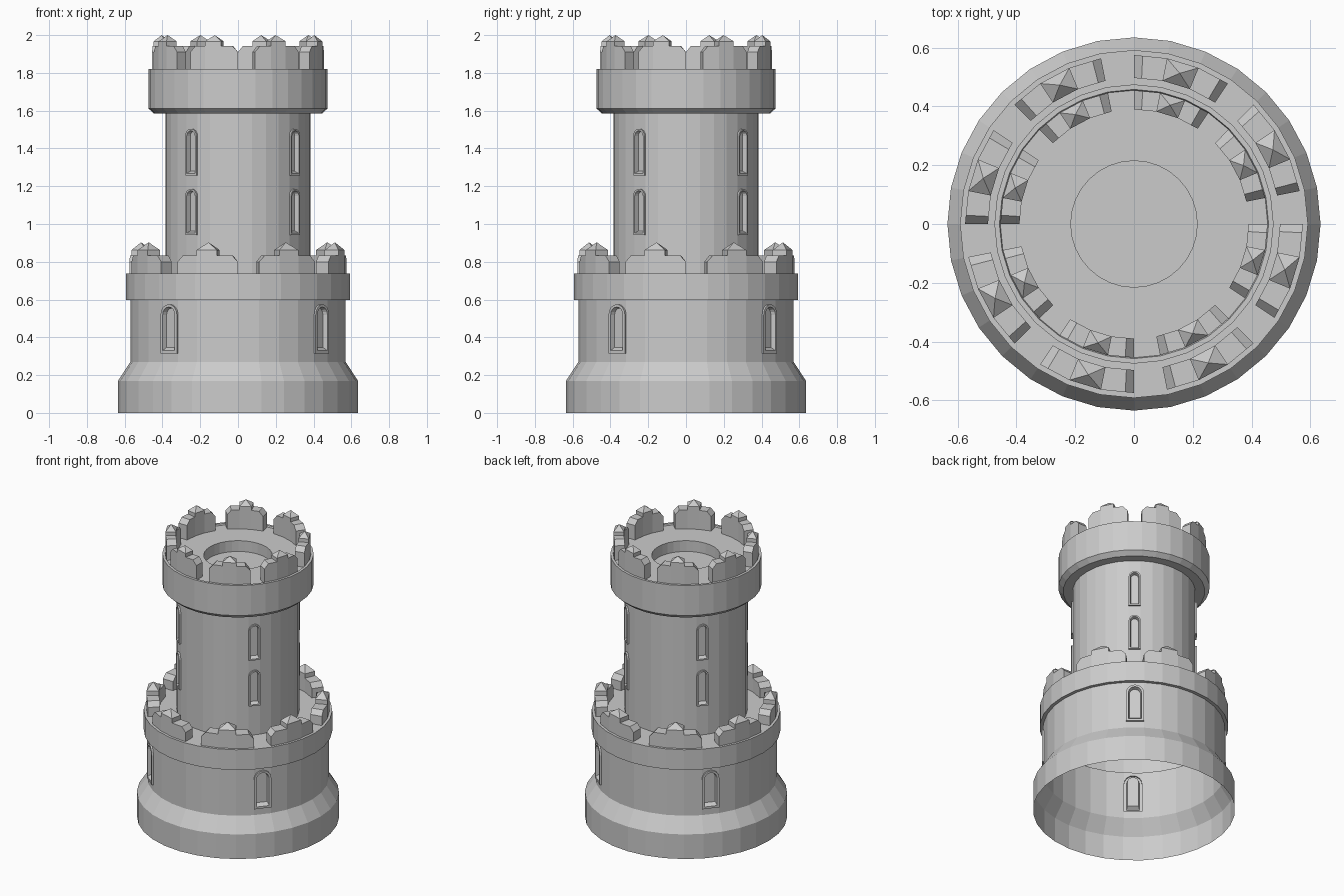
import bpy, bmesh
from math import pi, sin, cos
from mathutils import Vector

if "Cube" in bpy.data.objects:
    bpy.data.objects.remove(bpy.data.objects["Cube"])

N = 32                      # sides of the round tower
STEP = 2 * pi / N


def ring_point(r, i, z):
    return Vector((r * cos(i * STEP), r * sin(i * STEP), z))


def finish(name, bm):
    bmesh.ops.remove_doubles(bm, verts=bm.verts, dist=1e-5)
    me = bpy.data.meshes.new(name)
    bm.to_mesh(me)
    bm.free()
    ob = bpy.data.objects.new(name, me)
    bpy.context.collection.objects.link(ob)
    return ob


def add_face(bm, pts):
    bm.faces.new([bm.verts.new(p) for p in pts])


# arch outline, counter-clockwise from the bottom left, seen from outside
def arch(hw, z0, z1, segs=8):
    pts = [(-hw, z0), (hw, z0)]
    for k in range(segs + 1):
        a = pi * k / segs
        pts.append((hw * cos(a), z1 - hw + hw * sin(a)))
    return pts


# arched window filling one wall facet: raised frame, reveal, recessed pane
def window(bm, r, i, z0, z1):
    a, b = ring_point(r, i, 0), ring_point(r, i + 1, 0)
    mid, u = (a + b) / 2, (b - a).normalized()
    n, hw = mid.normalized(), (b - a).length / 2

    def place(p, depth):
        return mid + u * p[0] + n * depth + Vector((0, 0, p[1]))

    m = hw * 0.26
    outer, inner = arch(hw, z0, z1), arch(hw - m, z0 + m, z1 - m)
    pane = arch(hw - m * 1.4, z0 + m * 2.2, z1 - m * 1.4)
    layers = [[place(p, d) for p in shape] for shape, d in
              ((outer, 0), (outer, 0.011), (inner, 0.011), (pane, -0.015))]
    for lo, hi in zip(layers, layers[1:]):
        for k in range(len(lo)):
            j = (k + 1) % len(lo)
            add_face(bm, (lo[k], lo[j], hi[j], hi[k]))
    add_face(bm, layers[-1])
    # wall corners beside the arch
    half = [place(p, 0) for p in outer[2:]]
    add_face(bm, [place((hw, z1), 0)] + half[4::-1])
    add_face(bm, [place((-hw, z1), 0)] + half[:3:-1])


# tower shell: one revolved profile, open underneath
PROFILE = [(0.635, 0), (0.635, 0.17), (0.57, 0.27), (0.57, 0.315), (0.57, 0.575),
           (0.57, 0.597), (0.592, 0.597), (0.592, 0.737), (0.385, 0.737),
           (0.385, 0.942), (0.385, 1.186), (0.385, 1.258), (0.385, 1.504),
           (0.385, 1.585), (0.445, 1.585), (0.475, 1.612), (0.475, 1.82),
           (0.458, 1.82), (0.455, 1.81), (0.215, 1.81), (0.215, 1.735)]
WINDOW_ROWS = (3, 9, 11)    # profile rows that hold windows
bm = bmesh.new()
for row, ((r0, z0), (r1, z1)) in enumerate(zip(PROFILE, PROFILE[1:])):
    for i in range(N):
        if row in WINDOW_ROWS and i % 8 == 4:
            window(bm, r0, i, z0, z1)
        else:
            add_face(bm, (ring_point(r0, i, z0), ring_point(r0, i + 1, z0),
                          ring_point(r1, i + 1, z1), ring_point(r1, i, z1)))
add_face(bm, [ring_point(0.215, i, 1.735) for i in range(N)])
finish("tower", bm)


# battlements: eight merlons, three facets wide, with a pyramid on the middle one
def battlements(name, r_in, r_out, z_base, z_side, z_top, z_block, z_peak):
    bm = bmesh.new()
    c = 0.03 / (r_out * STEP)           # chamfer width in facets
    section = [(0, z_side), (c, z_top), (1, z_top), (1, z_block), (2, z_block),
               (2, z_top), (3 - c, z_top), (3, z_side)]

    def pt(r, s, start, z):
        k = min(int(s), 2)
        a, b = ring_point(r, start + k, z), ring_point(r, start + k + 1, z)
        return a.lerp(b, s - k)

    for start in range(1, N, 4):
        # side and top surfaces
        loop = [(0, z_base)] + section + [(3, z_base)]
        for (s0, z0), (s1, z1) in zip(loop, loop[1:]):
            if (s0, s1) == (1, 2):      # pyramid cap
                base = [pt(r_out, 1, start, z0), pt(r_out, 2, start, z0),
                        pt(r_in, 2, start, z0), pt(r_in, 1, start, z0)]
                apex = ring_point((r_in + r_out) / 2, start + 1.5, z_peak)
                for k in range(4):
                    add_face(bm, (base[k], base[(k + 1) % 4], apex))
            else:
                add_face(bm, (pt(r_out, s0, start, z0), pt(r_out, s1, start, z1),
                              pt(r_in, s1, start, z1), pt(r_in, s0, start, z0)))
        # outer and inner walls, one flat panel per facet
        panels = ([(0, z_base), (1, z_base), (1, z_top), (c, z_top), (0, z_side)],
                  [(1, z_base), (2, z_base), (2, z_block), (1, z_block)],
                  [(2, z_base), (3, z_base), (3, z_side), (3 - c, z_top), (2, z_top)])
        for k, panel in enumerate(panels):
            for r, order in ((r_out, 1), (r_in, -1)):
                pts = []
                for s, z in panel:
                    a = ring_point(r, start + k, z)
                    b = ring_point(r, start + k + 1, z)
                    pts.append(a.lerp(b, s - k))
                add_face(bm, pts[::order])
    finish(name, bm)


battlements("lower_battlements", 0.497, 0.575, 0.735, 0.80, 0.832, 0.862, 0.903)
battlements("upper_battlements", 0.39, 0.455, 1.80, 1.91, 1.942, 1.967, 2.0)
